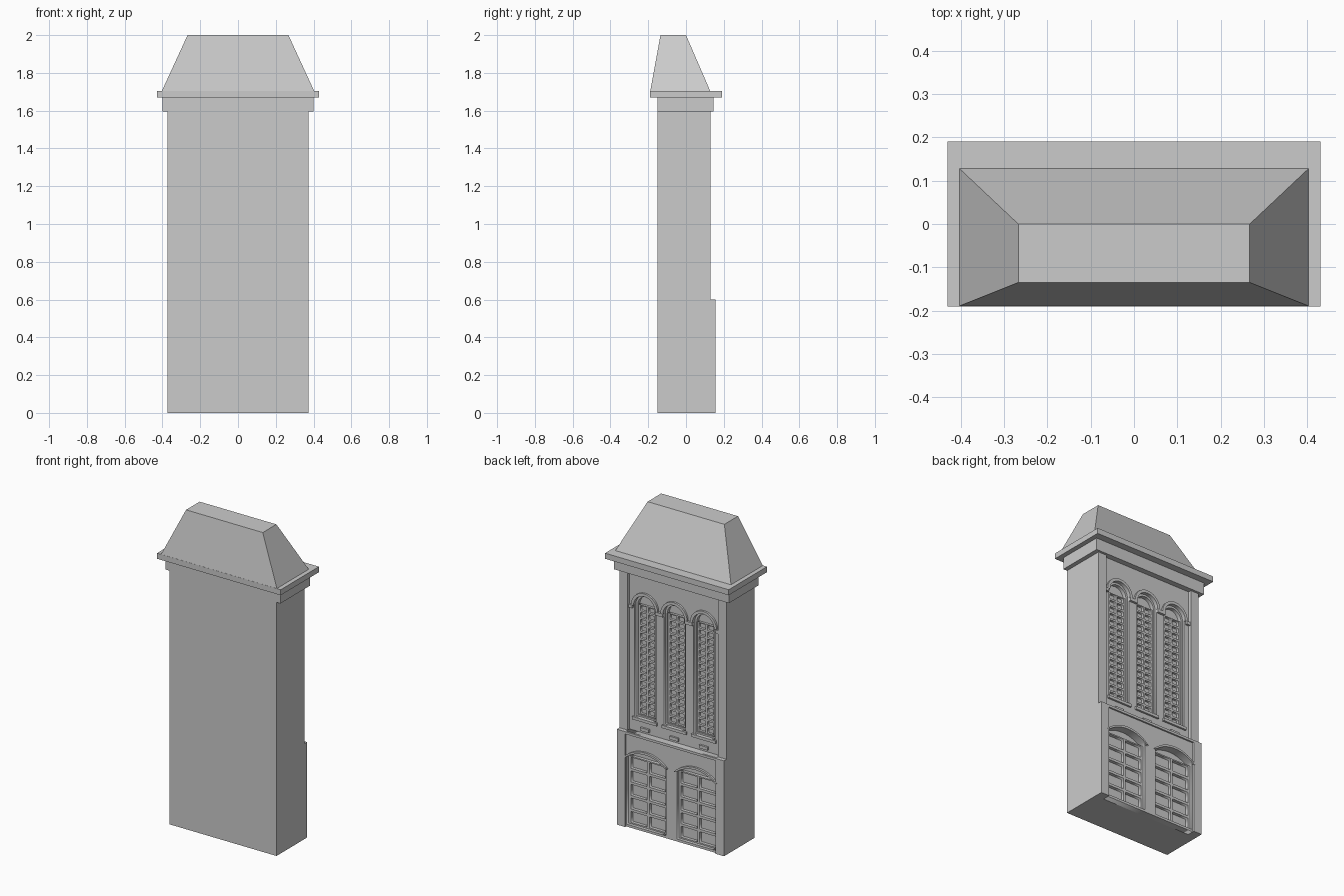
import bpy, bmesh, math

if "Cube" in bpy.data.objects:
    bpy.data.objects.remove(bpy.data.objects["Cube"])


def box(name, x0, x1, y0, y1, z0, z1):
    bm = bmesh.new()
    bmesh.ops.create_cube(bm, size=1)
    for v in bm.verts:
        v.co = ((x0 + x1) / 2 + v.co.x * (x1 - x0),
                (y0 + y1) / 2 + v.co.y * (y1 - y0),
                (z0 + z1) / 2 + v.co.z * (z1 - z0))
    return finish(name, bm)


def finish(name, bm):
    me = bpy.data.meshes.new(name)
    bm.to_mesh(me)
    bm.free()
    ob = bpy.data.objects.new(name, me)
    bpy.context.collection.objects.link(ob)
    return ob


def plate(name, outlines, y0, y1):
    """Flat wall piece in the xz plane; later outlines are holes."""
    cu = bpy.data.curves.new(name, 'CURVE')
    cu.dimensions = '2D'
    cu.fill_mode = 'BOTH'
    cu.extrude = (y1 - y0) / 2
    for pts in outlines:
        sp = cu.splines.new('POLY')
        sp.points.add(len(pts) - 1)
        for p, (x, z) in zip(sp.points, pts):
            p.co = (x, z, 0, 1)
        sp.use_cyclic_u = True
    ob = bpy.data.objects.new(name, cu)
    ob.rotation_euler.x = math.pi / 2
    ob.location.y = (y0 + y1) / 2
    bpy.context.collection.objects.link(ob)
    bpy.ops.object.select_all(action='DESELECT')
    ob.select_set(True)
    bpy.context.view_layer.objects.active = ob
    bpy.ops.object.convert(target='MESH')


def rect(x0, x1, z0, z1):
    return [(x0, z0), (x1, z0), (x1, z1), (x0, z1)]


def arc(cx, spring, half, rise, n=14):
    """Arch points, right to left, through a given rise."""
    r = (half * half + rise * rise) / (2 * rise)
    a = math.asin(min(1, half / r))
    return [(cx + r * math.sin(a - 2 * a * i / n),
             spring + rise - r + r * math.cos(a - 2 * a * i / n)) for i in range(n + 1)]


def opening(cx, half, z0, spring, rise):
    return [(cx - half, z0), (cx + half, z0)] + arc(cx, spring, half, rise)


def band(cx, half, spring, rise, t):
    return arc(cx, spring, half + t, rise + t) + arc(cx, spring, half, rise)[::-1]


def grid(x0, x1, z0, z1, rows, t):
    """Outline of a frame with two columns of openings."""
    xm, h = (x0 + x1) / 2, (z1 - z0) / rows
    out = [rect(x0, x1, z0, z1)]
    for i in range(rows):
        a, b = z0 + i * h + t / 2, z0 + (i + 1) * h - t / 2
        out += [rect(x0 + t, xm - t / 2, a, b), rect(xm + t / 2, x1 - t, a, b)]
    return out


# Main masses and corner pilasters
box("lower_core", -.373, .373, -.15, .105, 0, .6)
box("upper_core", -.373, .373, -.15, .075, .6, 1.6)
for s in (-1, 1):
    xs = sorted((s * .315, s * .373))
    box("lower_pilaster", *xs, .105, .155, 0, .6)
    box("upper_pilaster", *xs, .075, .13, .6, 1.6)

# Ground floor wall with two segmental arched doors
doors = (-.175, .175)
plate("lower_wall", [rect(-.315, .315, 0, .6)] +
      [opening(c, .137, .015, .44, .05) for c in doors], .105, .145)
box("lower_ledge", -.315, .315, .145, .155, .585, .6)
for c in doors:
    plate("door_grid", grid(c - .137, c + .137, .015, .44, 5, .016), .105, .125)
    plate("door_hood", [band(c, .137, .44, .05, .014)], .145, .157)

# Upper wall with three round arched windows
windows = (-.205, 0, .205)
plate("upper_wall", [rect(-.315, .315, .6, 1.6)] +
      [opening(c, .075, .69, 1.39, .075) for c in windows], .075, .11)
for c in windows:
    plate("window_frame", [opening(c, .075, .69, 1.39, .075),
                           opening(c, .062, .70, 1.39, .062)], .075, .098)
    plate("window_louvres", grid(c - .062, c + .062, .70, 1.39, 16, .012), .075, .09)
    plate("window_hood", [band(c, .075, 1.39, .075, .018)], .11, .122)
    box("window_sill", c - .085, c + .085, .11, .122, .672, .69)
    box("corbel", c - .03, c + .03, .11, .122, .615, .635)

# Imposts where the arches spring
for x in (-.3025, -.1025, .1025, .3025):
    w = .027 if abs(x) < .2 else .0125
    box("impost", x - w, x + w, .11, .124, 1.37, 1.39)

# Cornice
box("cornice_lower", -.4, .4, -.15, .145, 1.595, 1.67)
box("cornice_upper", -.43, .43, -.19, .19, 1.67, 1.705)

# Mansard roof
bm = bmesh.new()
bmesh.ops.create_cube(bm, size=2)
for v in bm.verts:
    top = v.co.z > 0
    x = .267 if top else .405
    y = ((-.135, 0) if top else (-.19, .13))[v.co.y > 0]
    v.co = (x * v.co.x, y, 2.0 if top else 1.70)
finish("roof", bm)
